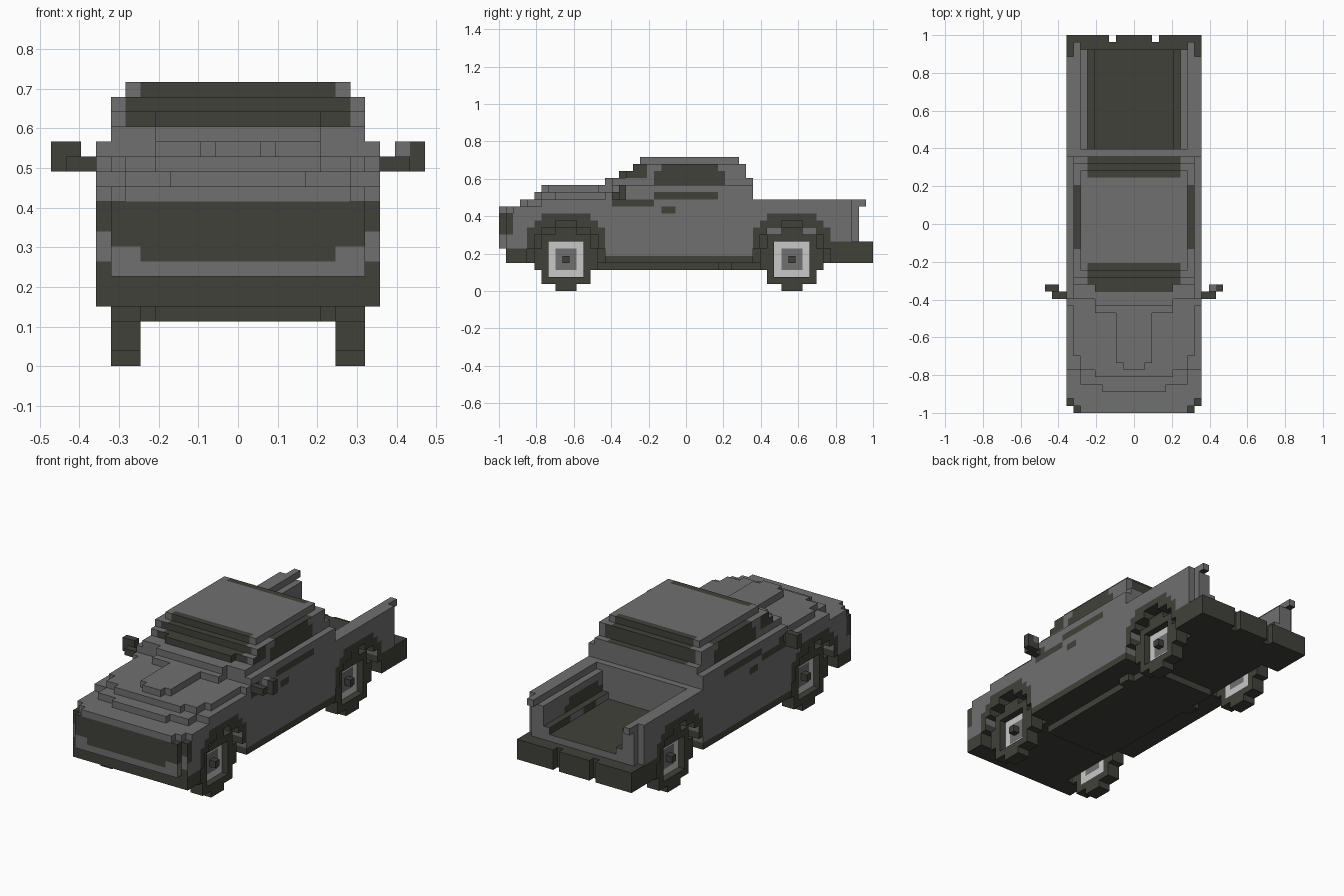
import bpy, math
from mathutils import Vector

if "Cube" in bpy.data.objects:
    bpy.data.objects.remove(bpy.data.objects["Cube"], do_unlink=True)

V = 2 / 53                     # edge of one block
GREY, DARK, LIGHT = 0, 1, 2
WHEEL_Y = (9, 41)              # axle block along the length
AXLE_Z = 4


def material(name, rgb):
    m = bpy.data.materials.new(name)
    m.use_nodes = True
    m.diffuse_color = (*rgb, 1)
    m.node_tree.nodes["Principled BSDF"].inputs["Base Color"].default_value = (*rgb, 1)
    return m


MATS = [material("body grey", (0.16, 0.16, 0.16)),
        material("dark trim", (0.053, 0.053, 0.043)),
        material("rim silver", (0.58, 0.58, 0.58))]

# Six block faces: normal and corner offsets, counter-clockwise from outside
SIDES = []
for axis in range(3):
    for s in (-1, 1):
        n = Vector((0, 0, 0))
        n[axis] = s
        u, w = Vector((0, 0, 0)), Vector((0, 0, 0))
        u[(axis + 1) % 3] = 0.5
        w[(axis + 2) % 3] = 0.5 * s
        SIDES.append((n, [n / 2 - u - w, n / 2 + u - w, n / 2 + u + w, n / 2 - u + w]))


def mirrored(a, b, y0, y1, z0, z1):
    """Blocks whose |x| lies between a and b, on both sides."""
    return {(x, y, z) for x in range(-12, 13) if a < abs(x) < b
            for y in range(y0, y1) for z in range(z0, z1)}


def union(*boxes):
    return set().union(*(mirrored(*b) for b in boxes))


def build(name, cells, paint):
    """Mesh the outer faces of a block set; paint(|x|, y, z, normal) picks the colour."""
    index, faces, mats = {}, [], []
    for c in sorted(cells):
        mid = Vector((c[0], c[1] + 0.5, c[2] + 0.5))
        for n, corners in SIDES:
            if (c[0] + int(n.x), c[1] + int(n.y), c[2] + int(n.z)) in cells:
                continue
            face = []
            for k in corners:
                p = mid + k
                key = (round(p.x * 2), round(p.y * 2), round(p.z * 2))
                face.append(index.setdefault(key, len(index)))
            faces.append(face)
            mats.append(paint(abs(c[0]), c[1], c[2], n))
    verts = [(x / 2 * V, (y / 2 - 26.5) * V, z / 2 * V) for x, y, z in index]
    me = bpy.data.meshes.new(name)
    me.from_pydata(verts, [], faces)
    for m in MATS:
        me.materials.append(m)
    me.polygons.foreach_set("material_index", mats)
    ob = bpy.data.objects.new(name, me)
    bpy.context.collection.objects.link(ob)


def all_dark(x, y, z, n):
    return DARK


def all_grey(x, y, z, n):
    return GREY


def axle_offset(y, z):
    dy = min(abs(y - w) for w in WHEEL_Y)
    return dy, math.hypot(dy, z - AXLE_Z)


def carve_arches(cells):
    """Open the wheel wells, leaving the inner wall in place."""
    return {c for c in cells if abs(c[0]) < (7 if c[2] < 9 else 8)
            or axle_offset(c[1], c[2])[1] > 5.1}


# Lower body paint: grille, headlights, arch trims, sills, door marks
def body_paint(x, y, z, n):
    if n.z < 0 or z < 5 or (y < 5 and z < 6) or (y > 45 and z < 7):
        return DARK
    dy, dist = axle_offset(y, z)
    if dy <= 5 and dist < (6.8 if n.x else 5.8):
        return DARK
    if y < 2:
        if n.z > 0:
            return DARK if z == 10 and x >= 8 else GREY
        if z in (9, 10) or (z == 8 and (x <= 8 or n.x)) or (z == 7 and x <= 6):
            return DARK
        if z == 6 and x == 9 and n.y < 0:
            return DARK
    if n.x:
        if z == 13 and 22 <= y < 31 or z == 11 and 23 <= y < 25:
            return DARK
        if z == 12 and 16 <= y < 22 or z == 13 and 16 <= y < 18:
            return DARK
    return GREY


# Front body with stepped bonnet, doors and raised scoop
front = union(
    (-1, 8.5, 0, 1, 6, 11), (-1, 7.5, 0, 1, 11, 12),
    (-1, 9.5, 1, 36, 4, 11), (-1, 8.5, 1, 36, 11, 12), (8.5, 9.5, 2, 36, 11, 12),
    (-1, 4.5, 3, 36, 12, 13), (-1, 7.5, 4, 36, 12, 13), (-1, 9.5, 6, 36, 12, 13),
    (-1, 5.5, 5, 36, 13, 14), (-1, 7.5, 6, 36, 13, 14), (-1, 8.5, 8, 36, 13, 14),
    (8.5, 9.5, 15, 36, 13, 14), (-1, 9.5, 16, 36, 14, 15),
    (-1, 1.5, 6, 16, 14, 15), (-1, 2.5, 7, 16, 14, 15), (-1, 5.5, 14, 16, 14, 15))
build("front_body", carve_arches(front), body_paint)


# Cab with windscreen, side windows and rear window
def cab_paint(x, y, z, n):
    if n.x:
        window = 22 <= y < 32 and (z < 17 or 23 <= y < 31)
        return DARK if z < 18 and (window or (17 <= y < 21 and z > 15)) else GREY
    if n.y:
        return DARK if z >= 16 and x <= (6 if z == 18 else 7) else GREY
    if z == 17 and x == 8 and 23 <= y < 32:
        return DARK
    if z == 15 and y < 18:
        return GREY
    return DARK if x <= 6 and (y < 21 or y >= 33) else GREY


build("cab", union(
    (-1, 5.5, 15, 16, 15, 16), (-1, 8.5, 16, 36, 15, 16),
    (-1, 5.5, 17, 18, 16, 17), (-1, 8.5, 18, 35, 16, 17),
    (-1, 8.5, 19, 35, 17, 18), (-1, 7.5, 20, 34, 18, 19)), cab_paint)


# Open cargo bed: walls, inner ledges and dark floor
def bed_paint(x, y, z, n):
    if x == 6 and z == 8 and n.x and 2 <= axle_offset(y, z)[0] <= 4:
        return GREY
    if x <= 6 and z <= 8 and n.y == 0:
        return DARK
    return body_paint(x, y, z, n)


bed = union(
    (-1, 9.5, 36, 37, 4, 13), (-1, 5.5, 37, 51, 4, 8), (5.5, 6.5, 37, 51, 4, 9),
    (6.5, 7.5, 37, 51, 4, 12), (7.5, 9.5, 37, 51, 4, 13),
    (7.5, 8.5, 51, 52, 12, 13)) - union((8.5, 9.5, 50, 51, 7, 13))
build("cargo_bed", carve_arches(bed), bed_paint)

# Underbody plate with small side brackets
build("underbody", union((-1, 5.5, 14, 37, 3, 4), (5.5, 6.5, 31, 33, 3, 4)), all_dark)

# Rear bumper with two slots
build("rear_bumper", union((-1, 9.5, 51, 53, 4, 7)) - union((2.5, 3.5, 52, 53, 4, 7)), all_dark)

# Door mirrors, the left one with a grey inner block
inner_block = {(11, 17, 14)}
build("door_mirrors", union((9.5, 11.5, 16, 17, 13, 14), (10.5, 12.5, 17, 18, 13, 15))
      - inner_block, all_dark)
build("left_mirror_inner", inner_block, all_grey)

# Wheels: tyre disc with a recessed rim and a raised hub block
for label, wy in zip(("front", "rear"), WHEEL_Y):
    def wheel_paint(x, y, z, n, wy=wy):
        reach = max(abs(y - wy), abs(z - AXLE_Z))
        if not n.x or reach > 2 or reach == 0:
            return DARK
        return GREY if reach == 1 else LIGHT

    disc = {c for c in mirrored(6.5, 8.5, wy - 4, wy + 5, 0, 9)
            if math.hypot(c[1] - wy, c[2] - AXLE_Z) < 4.3}
    recess = mirrored(7.5, 8.5, wy - 2, wy + 3, AXLE_Z - 2, AXLE_Z + 3)
    hub = mirrored(7.5, 8.5, wy, wy + 1, AXLE_Z, AXLE_Z + 1)
    wheels = disc - recess | hub
    for side, sign in (("left", 1), ("right", -1)):
        build(f"{label}_{side}_wheel", {c for c in wheels if c[0] * sign > 0}, wheel_paint)
